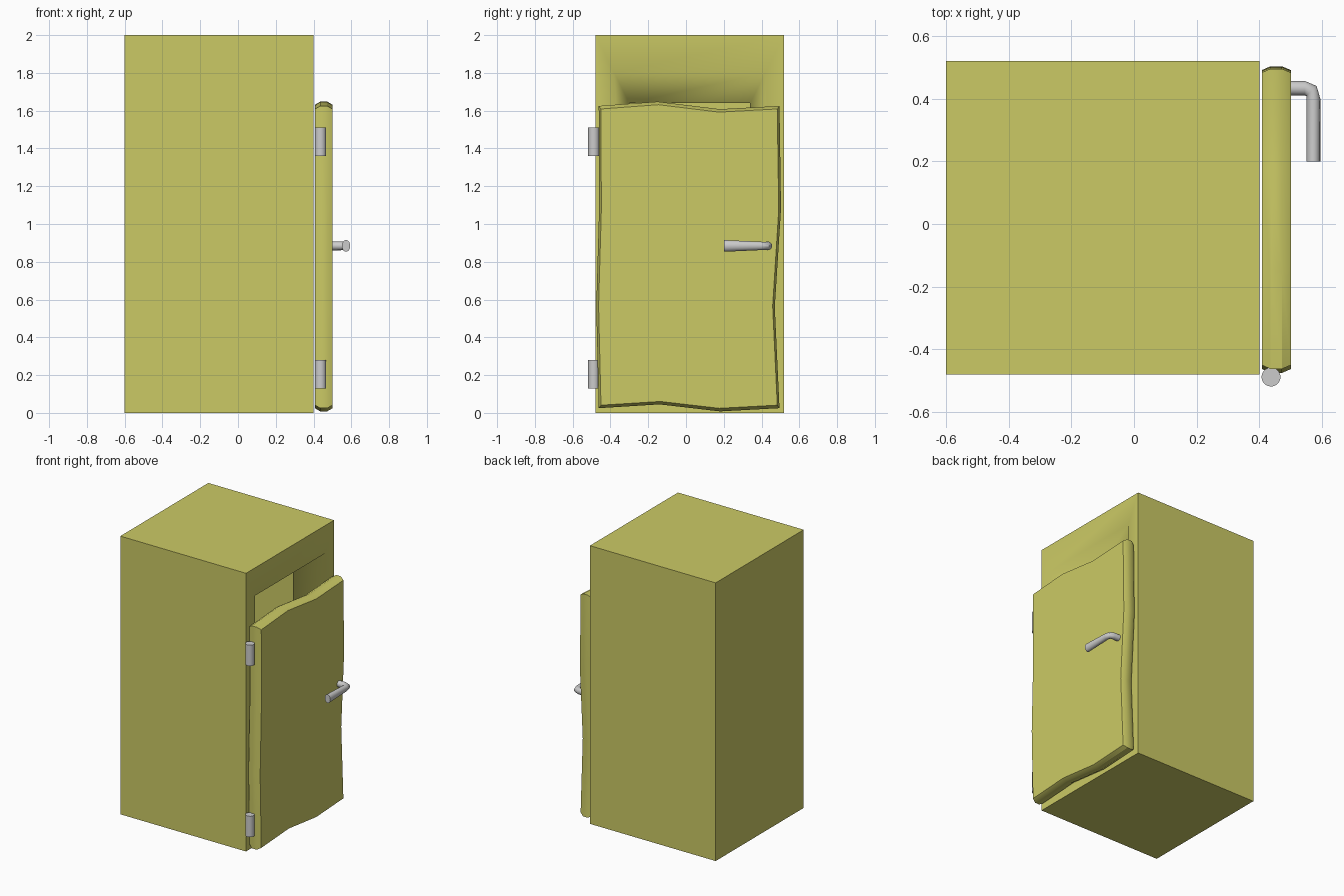
import bpy, bmesh, math

if "Cube" in bpy.data.objects:
    bpy.data.objects.remove(bpy.data.objects["Cube"])

yellow = bpy.data.materials.new("yellow_paint")
yellow.diffuse_color = (0.60, 0.59, 0.13, 1)
yellow.use_nodes = True
yellow.node_tree.nodes["Principled BSDF"].inputs["Base Color"].default_value = yellow.diffuse_color


def loft(name, rings, cap_start=True, cap_end=True, angle=30, mat=None):
    """Skin a list of equal-length point rings."""
    bm = bmesh.new()
    rows = [[bm.verts.new(p) for p in ring] for ring in rings]
    n = len(rows[0])
    for a, b in zip(rows, rows[1:]):
        for i in range(n):
            j = (i + 1) % n
            bm.faces.new((a[i], a[j], b[j], b[i]))
    if cap_start:
        bm.faces.new(rows[0][::-1])
    if cap_end:
        bm.faces.new(rows[-1])
    bmesh.ops.recalc_face_normals(bm, faces=bm.faces)
    me = bpy.data.meshes.new(name)
    bm.to_mesh(me)
    bm.free()
    ob = bpy.data.objects.new(name, me)
    bpy.context.collection.objects.link(ob)
    if mat:
        me.materials.append(mat)
    bpy.ops.object.select_all(action='DESELECT')
    ob.select_set(True)
    bpy.context.view_layer.objects.active = ob
    bpy.ops.object.shade_smooth_by_angle(angle=math.radians(angle))
    return ob


def outline(points, x, centre, sy, sz):
    """Scale a y-z outline about its centre and place it at x."""
    cy, cz = centre
    return [(x, cy + (y - cy) * sy, cz + (z - cz) * sz) for y, z in points]


# Cabinet: outer shell, front frame, tapered opening into the hollow inside
square = [(-0.48, 0), (0.52, 0), (0.52, 2), (-0.48, 2)]
sections = [(-0.6, 1), (0.4, 1), (0.4, 0.8), (0.2, 0.64)]
loft("cabinet", [outline(square, x, (0.02, 1), s, s) for x, s in sections],
     cap_end=False, angle=80, mat=yellow)

# Door: wavy slab with chamfered rim
wavy = [(-0.462, 0.025), (-0.14, 0.045), (0.18, 0.008), (0.495, 0.025),
        (0.47, 0.56), (0.503, 1.08), (0.495, 1.625), (0.18, 1.608),
        (-0.15, 1.648), (-0.462, 1.625), (-0.46, 1.08), (-0.475, 0.56)]
sections = [(0.408, 0.975), (0.435, 1), (0.472, 1), (0.5, 0.975)]
loft("door", [outline(wavy, x, (0.015, 0.825), s, 0.4 * s + 0.6 if s == 1 else 0.98)
              for x, s in sections], mat=yellow)

# Hinges
for name, z in (("lower_hinge", 0.205), ("upper_hinge", 1.435)):
    bpy.ops.mesh.primitive_cylinder_add(vertices=32, radius=0.03, depth=0.15,
                                        location=(0.437, -0.488, z))
    bpy.context.object.name = name
    bpy.ops.object.shade_smooth_by_angle(angle=math.radians(30))

# Handle: bent bar that grows taller toward its free end
# (x, y, heading in degrees, half width, half height)
path = [(0.49, 0.433, 0, 0.023, 0.023), (0.545, 0.433, 0, 0.023, 0.023),
        (0.566, 0.424, -45, 0.023, 0.022), (0.572, 0.40, -90, 0.022, 0.022),
        (0.572, 0.20, -90, 0.022, 0.031)]
rings = []
for x, y, heading, w, h in path:
    t = math.radians(heading)
    rings.append([(x - math.sin(t) * w * math.cos(a), y + math.cos(t) * w * math.cos(a),
                   0.884 + h * math.sin(a))
                  for a in (math.tau * i / 20 for i in range(20))])
loft("handle", rings, angle=50)
